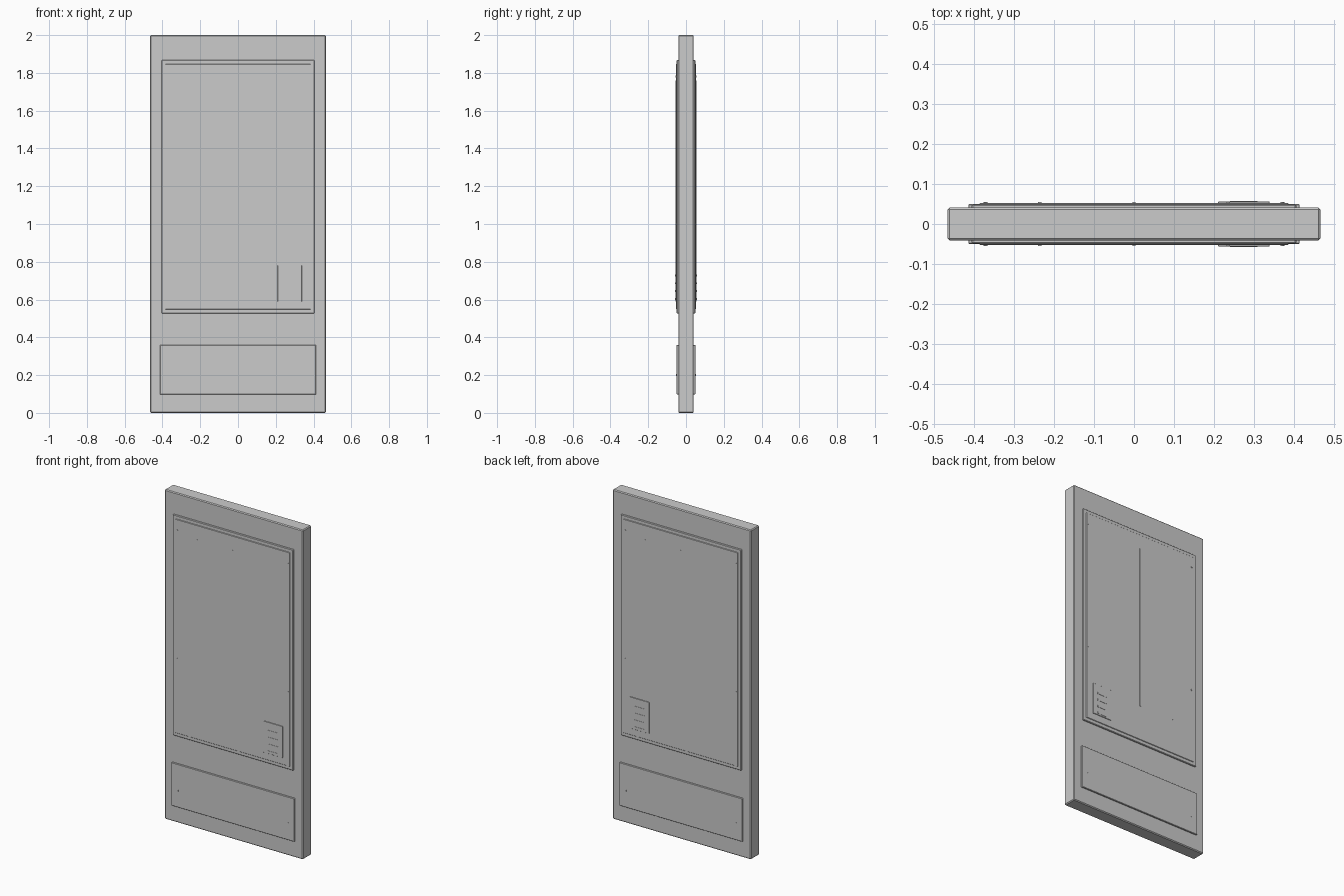
import bpy
import math

if "Cube" in bpy.data.objects:
    bpy.data.objects.remove(bpy.data.objects["Cube"])


def box(name, x, y, z, bevel=0.0):
    """Box from (min, max) ranges on each axis, with optional chamfer."""
    lo, hi = zip(x, y, z)
    bpy.ops.mesh.primitive_cube_add(size=1, location=[(a + b) / 2 for a, b in zip(lo, hi)])
    ob = bpy.context.object
    ob.name = name
    ob.scale = [b - a for a, b in zip(lo, hi)]
    bpy.ops.object.transform_apply(location=False, rotation=False, scale=True)
    if bevel:
        mod = ob.modifiers.new("chamfer", 'BEVEL')
        mod.width = bevel
        mod.segments = 1
    return ob


def face_plate(name, side, x, z, y_in, y_out, bevel=0.0):
    """Raised plate lying on the front (-1) or back (+1) of the door."""
    return box(name, x, sorted((side * y_in, side * y_out)), z, bevel)


def rivet(name, side, x, z, y):
    bpy.ops.mesh.primitive_cylinder_add(vertices=10, radius=0.005, depth=0.006,
                                        location=(x, side * y, z),
                                        rotation=(math.pi / 2, 0, 0))
    bpy.context.object.name = name


# Main door leaf
box("door_slab", (-0.465, 0.465), (-0.041, 0.041), (0, 2), 0.005)

for side, label in ((-1, "front"), (1, "back")):
    # Large upper panel: rim and raised inner field
    face_plate(f"{label}_panel_rim", side, (-0.405, 0.405), (0.527, 1.868), 0.038, 0.049, 0.003)
    face_plate(f"{label}_panel_field", side, (-0.385, 0.385), (0.548, 1.847), 0.045, 0.0525, 0.002)

    # Kick plate
    face_plate(f"{label}_kick_plate", side, (-0.413, 0.413), (0.098, 0.36), 0.038, 0.05, 0.002)

    # Thin vertical ribs
    for i, x in enumerate((-0.235, 0.0, 0.235)):
        face_plate(f"{label}_rib_{i}", side, (x - 0.004, x + 0.004), (0.76, 1.76), 0.05, 0.0545)

    # Vent plate with horizontal slats
    face_plate(f"{label}_vent_plate", side, (0.21, 0.338), (0.59, 0.781), 0.05, 0.056, 0.001)
    for i in range(4):
        z = 0.728 - 0.0415 * i
        face_plate(f"{label}_vent_slat_{i}", side, (0.24, 0.308), (z - 0.005, z + 0.005), 0.055, 0.0575)

    # Rivets on the panel and kick plate
    for x in (-0.37, 0.37):
        for z in (1.78, 1.0):
            rivet(f"{label}_panel_rivet", side, x, z, 0.0515)
        rivet(f"{label}_kick_rivet", side, x, 0.2, 0.049)
